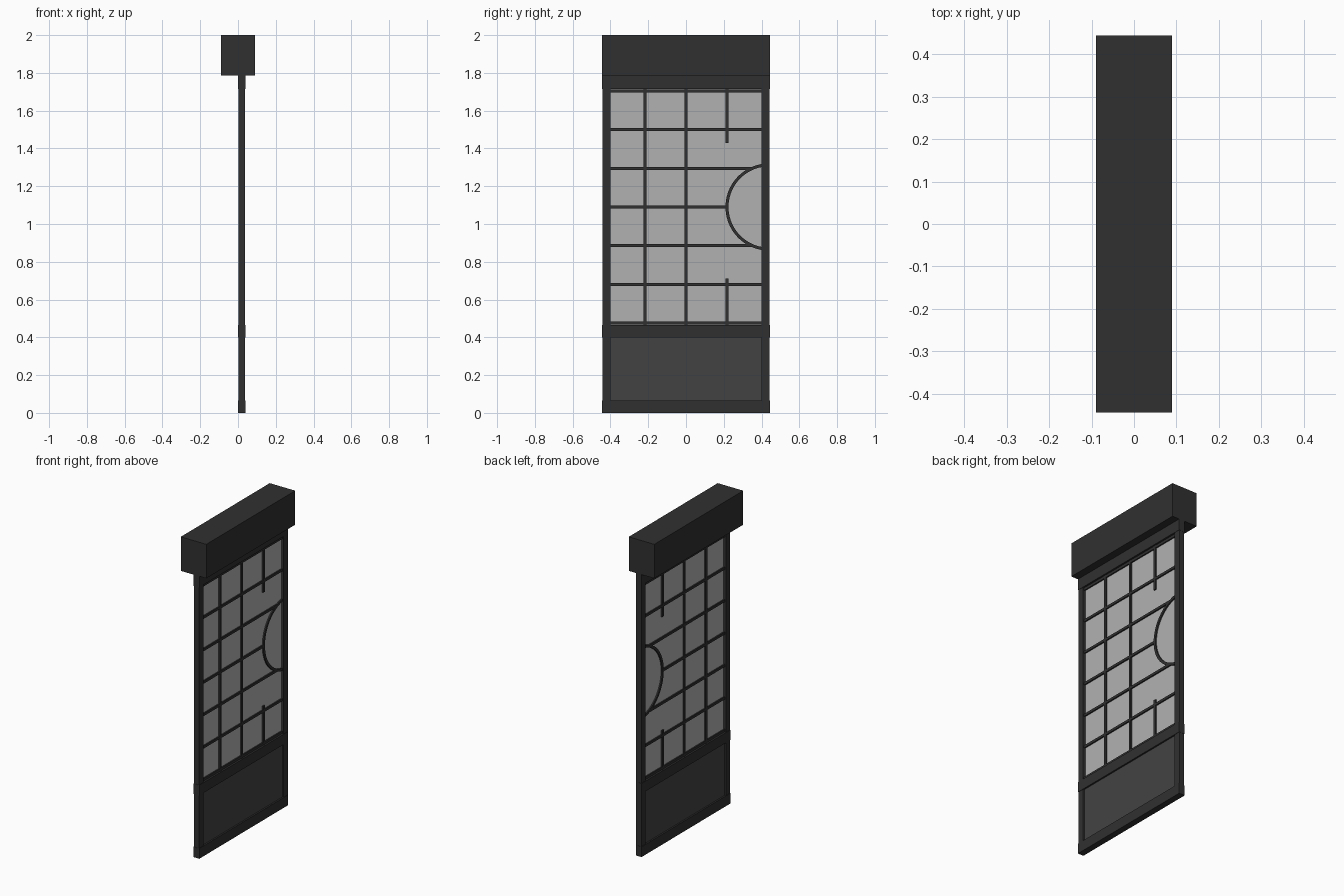
import bpy, bmesh, math

if "Cube" in bpy.data.objects:
    bpy.data.objects.remove(bpy.data.objects["Cube"])

def material(name, v):
    m = bpy.data.materials.new(name)
    m.diffuse_color = (v, v, v, 1)
    m.use_nodes = True
    m.node_tree.nodes["Principled BSDF"].inputs["Base Color"].default_value = m.diffuse_color
    return m

DARK = material("dark_wood", 0.03)
PANEL = material("panel_wood", 0.055)
PANE = material("pane_grey", 0.44)

def finish(name, bm, mat):
    bmesh.ops.recalc_face_normals(bm, faces=bm.faces)
    me = bpy.data.meshes.new(name)
    bm.to_mesh(me)
    bm.free()
    me.materials.append(mat)
    ob = bpy.data.objects.new(name, me)
    bpy.context.collection.objects.link(ob)
    return ob

def box(name, x, y, z, mat=DARK):
    bm = bmesh.new()
    bmesh.ops.create_cube(bm, size=1)
    for v in bm.verts:
        v.co = [(a + b) / 2 + c * (b - a) for (a, b), c in zip((x, y, z), v.co)]
    return finish(name, bm, mat)

HALF, INNER = 0.444, 0.40
RAIL_X, STILE_X, BAR_X = (0, 0.04), (0.002, 0.038), (0.009, 0.031)
BAR = 0.008  # half width of a glazing bar
CY, CZ, R = 0.44, 1.09, 0.223  # arc handle centre and radius

# Header box above the door
box("header", (-0.089, 0.089), (-HALF, HALF), (1.785, 2.0))

# Stiles and rails
for side, s in (("left", -1), ("right", 1)):
    box(f"{side}_stile", STILE_X, sorted((s * INNER, s * (HALF - 0.001))), (0, 1.785))
for name, z in (("bottom", (0, 0.065)), ("middle", (0.40, 0.465)), ("top", (1.715, 1.785))):
    box(f"{name}_rail", RAIL_X, (-HALF, HALF), z)

# Lower panel and pane
box("lower_panel", (0.01, 0.03), (-INNER, INNER), (0.065, 0.40), PANEL)
box("pane", (0.017, 0.023), (-INNER, INNER), (0.465, 1.715), PANE)

# Horizontal bars, the middle three stopping at the arc
for i in range(7):
    z = 0.475 + 0.205 * i
    dz = abs(z - CZ)
    end = CY - math.sqrt(R * R - dz * dz) if dz < R else INNER
    box(f"horizontal_bar_{i}", BAR_X, (-INNER, end), (z - BAR, z + BAR))

# Vertical bars, the right one broken around the arc
for name, y, z in (("left", -0.218, (0.465, 1.715)), ("centre", 0, (0.465, 1.715)),
                   ("right_lower", 0.216, (0.465, 0.712)), ("right_upper", 0.216, (1.43, 1.715))):
    box(f"vertical_bar_{name}", BAR_X, (y - BAR, y + BAR), z)

# Curved bar, clipped where it meets the stile
bm = bmesh.new()
N = 32
a0 = math.acos((CY - INNER) / R)
rings = []
for i in range(N + 1):
    a = -a0 + 2 * a0 * i / N
    rings.append([bm.verts.new((x, CY - r * math.cos(a), CZ + r * math.sin(a)))
                  for x, r in ((BAR_X[0], R - BAR), (BAR_X[1], R - BAR),
                               (BAR_X[1], R + BAR), (BAR_X[0], R + BAR))])
for p, q in zip(rings, rings[1:]):
    for k in range(4):
        bm.faces.new((p[k], p[(k + 1) % 4], q[(k + 1) % 4], q[k]))
bm.faces.new(rings[0])
bm.faces.new(rings[-1])
arc = finish("curved_bar", bm, DARK)
bpy.context.view_layer.objects.active = arc
arc.select_set(True)
bpy.ops.object.shade_smooth_by_angle()
